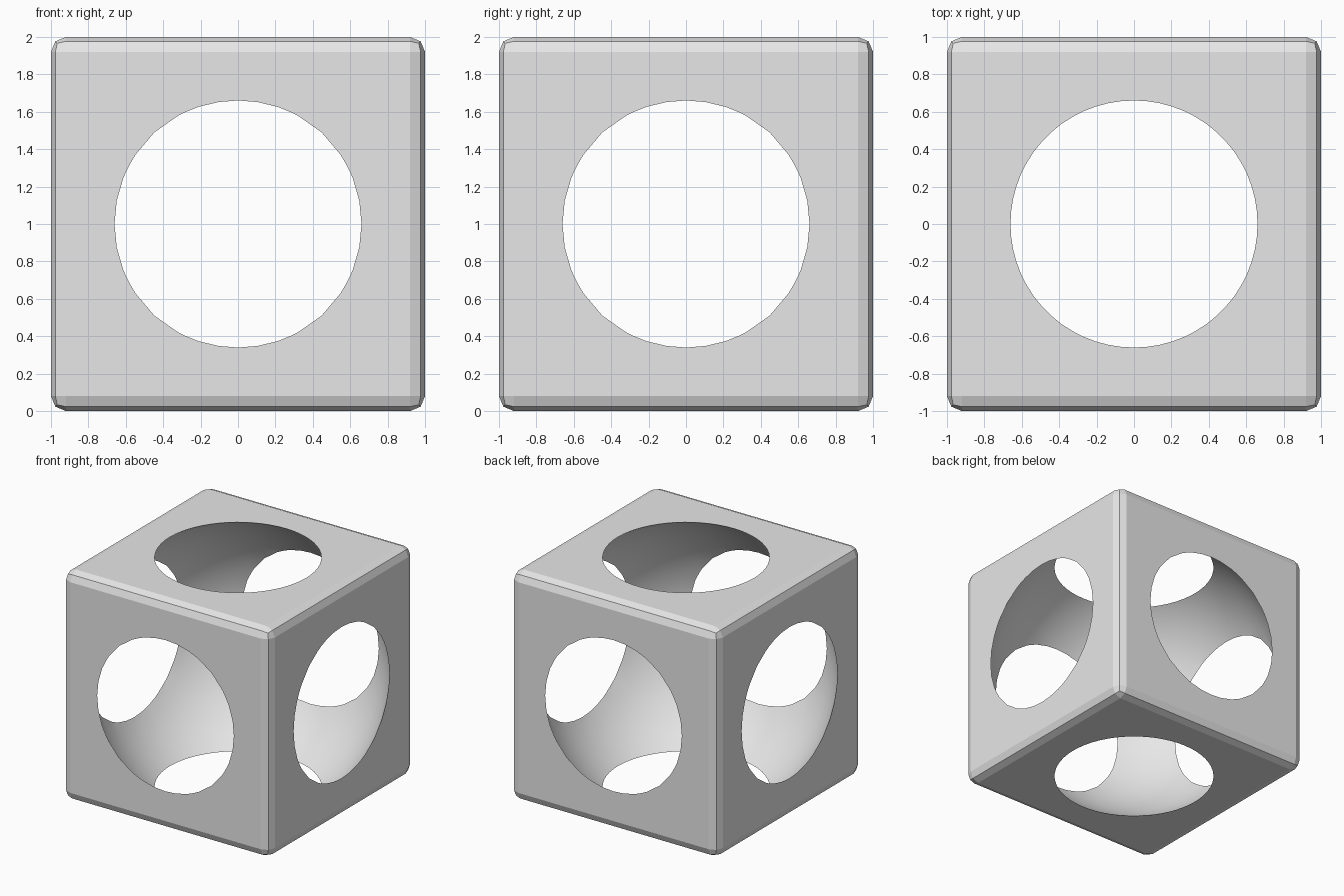
import bpy

old = bpy.data.objects.get("Cube")
if old:
    bpy.data.objects.remove(old, do_unlink=True)

# Single grey material
grey = bpy.data.materials.new("light grey")
grey.use_nodes = True
colour = (0.8, 0.8, 0.8, 1.0)
grey.diffuse_color = colour
grey.node_tree.nodes["Principled BSDF"].inputs["Base Color"].default_value = colour

# Smooth sphere that hollows the block
bpy.ops.mesh.primitive_uv_sphere_add(segments=60, ring_count=30, radius=1.2, location=(0, 0, 1))
cutter = bpy.context.object
cutter.name = "sphere_cutter"
cutter.data.materials.append(grey)
bpy.ops.object.shade_smooth()
cutter.hide_render = True

# Block with rounded edges
bpy.ops.mesh.primitive_cube_add(size=2, location=(0, 0, 1))
block = bpy.context.object
block.name = "hollow_block"
block.data.materials.append(grey)
bpy.ops.object.shade_flat()

bevel = block.modifiers.new("rounded_edges", "BEVEL")
bevel.width = 0.08
bevel.segments = 2
bevel.limit_method = "NONE"

hollow = block.modifiers.new("spherical_hollow", "BOOLEAN")
hollow.operation = "DIFFERENCE"
hollow.solver = "EXACT"
hollow.object = cutter

for name in ("rounded_edges", "spherical_hollow"):
    bpy.ops.object.modifier_apply(modifier=name)

bpy.data.objects.remove(cutter, do_unlink=True)
